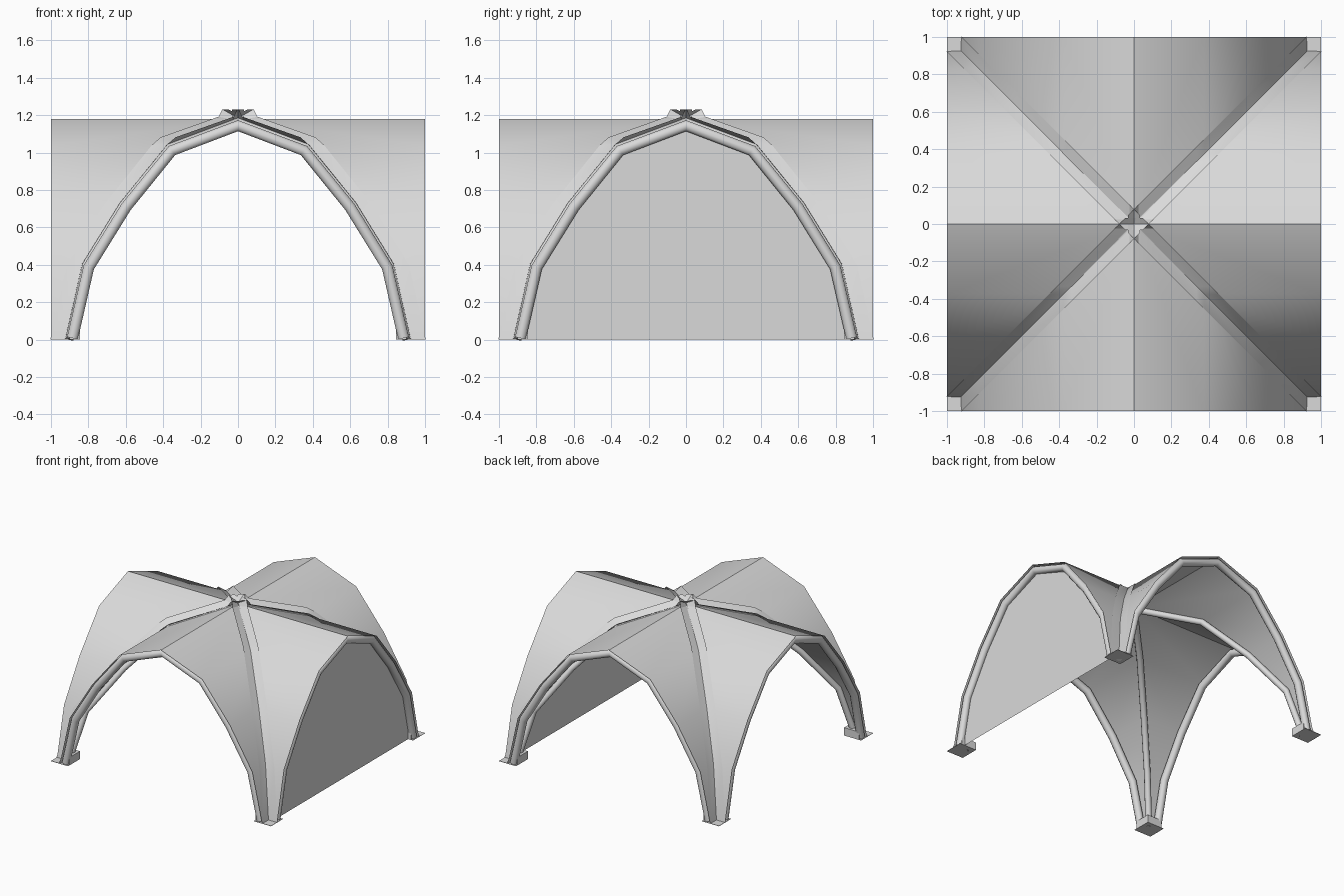
import bpy, bmesh, math
from mathutils import Matrix, Vector

cube = bpy.data.objects.get("Cube")
if cube:
    bpy.data.objects.remove(cube, do_unlink=True)

fabric = bpy.data.materials.new("light_grey")
fabric.use_nodes = True
grey = (0.7, 0.7, 0.7, 1)
fabric.diffuse_color = grey
fabric.node_tree.nodes["Principled BSDF"].inputs["Base Color"].default_value = grey

# Half arch: distance from the middle, height
ARCH = [(0.92, 0), (0.83, 0.4), (0.626, 0.73), (0.374, 1.04), (0, 1.18)]


def quarter(k):
    return Matrix.Rotation(k * math.pi / 2, 3, 'Z')


def activate(obj):
    bpy.ops.object.select_all(action='DESELECT')
    obj.select_set(True)
    bpy.context.view_layer.objects.active = obj


def finish(obj, angle=35):
    obj.data.materials.append(fabric)
    activate(obj)
    bpy.ops.object.shade_smooth_by_angle(angle=math.radians(angle))


def from_bmesh(name, bm, angle=35):
    mesh = bpy.data.meshes.new(name)
    bm.to_mesh(mesh)
    bm.free()
    obj = bpy.data.objects.new(name, mesh)
    bpy.context.collection.objects.link(obj)
    finish(obj, angle)


def sheet(name, strips, angle=35):
    """Skin rows of points into strips that face upward."""
    bm = bmesh.new()
    for rows in strips:
        grid = [[bm.verts.new(p) for p in row] for row in rows]
        for a, b in zip(grid, grid[1:]):
            for i in range(len(a) - 1):
                bm.faces.new((a[i], a[i + 1], b[i + 1], b[i]))
    bmesh.ops.dissolve_degenerate(bm, dist=0.0005, edges=bm.edges)
    bm.normal_update()
    bmesh.ops.reverse_faces(bm, faces=[f for f in bm.faces if f.normal.z < 0])
    from_bmesh(name, bm, angle)


def pole(name, points, radius):
    """Round pole along a bent path."""
    curve = bpy.data.curves.new(name, 'CURVE')
    curve.dimensions = '3D'
    curve.bevel_depth = radius
    curve.bevel_resolution = 3
    curve.use_fill_caps = True
    spline = curve.splines.new('POLY')
    spline.points.add(len(points) - 1)
    for p, co in zip(spline.points, points):
        p.co = (*co, 1)
    obj = bpy.data.objects.new(name, curve)
    bpy.context.collection.objects.link(obj)
    activate(obj)
    bpy.ops.object.convert(target='MESH')
    finish(bpy.context.object, 50)


# Canopy: two crossing vaults that meet in diagonal valleys
sheet("canopy", [[[quarter(k) @ Vector((s * f, -1, z)), quarter(k) @ Vector((s * f, -f, z))]
                  for f, z in ARCH] for k in range(4) for s in (-1, 1)])

# V-shaped gutters hugging the valleys, rising into a star at the crown
GUTTER = [(0.92, 0, 0), (0.83, 0.4, 0), (0.626, 0.73, 0), (0.374, 1.04, 0.003),
          (0.33, 1.057, 0.025), (0.02, 1.172, 0.02), (0, 1.18, 0.05), (-0.035, 1.185, 0.045)]
gutters = []
for k in range(4):
    rows = []
    for f, z, lift in GUTTER:
        g = f + 0.004
        rows.append([quarter(k) @ Vector(p) for p in
                     ((g + 0.08, g, z + lift), (g, g, z + 0.004), (g, g + 0.08, z + lift))])
    gutters.append(rows)
sheet("valley_gutters", gutters, 25)

# Arch poles under the open edges, and diagonal poles set close into the valleys
inner = [(0.885, 0.008), (0.798, 0.387), (0.598, 0.71), (0.353, 1.011), (0, 1.144)]
arch = [(-f, z) for f, z in inner] + [(f, z) for f, z in inner[-2::-1]]
sides = ["front", "left", "back", "right"]
for k, side in enumerate(sides):
    pole(side + "_arch_pole", [quarter(k) @ Vector((x, -0.968, z)) for x, z in arch], 0.031)
    snug = [((f + a) / 2, (z + b) / 2) for (f, z), (a, b) in zip(inner, ARCH)]
    pole(side + "_valley_pole", [quarter(k) @ Vector((f, f, z)) for f, z in snug], 0.025)

# Wall closing one side
wall = bmesh.new()
wall.faces.new([wall.verts.new((0.955, y, max(z - 0.008, 0))) for y, z in arch])
from_bmesh("side_wall", wall)

# Feet: flat corner plate carrying an L-shaped block inside the canopy
OUTLINES = {"foot_plate": ([(0.845, 0.845), (1, 0.845), (1, 1), (0.845, 1)], 0.003),
            "foot_block": ([(0.845, 0.845), (0.98, 0.845), (0.98, 0.9), (0.9, 0.9),
                            (0.9, 0.98), (0.845, 0.98)], 0.065)}
for k, side in enumerate(sides):
    for part, (outline, height) in OUTLINES.items():
        bm = bmesh.new()
        base = bm.faces.new([bm.verts.new(quarter(k) @ Vector((x, y, 0))) for x, y in outline])
        top = bmesh.ops.extrude_face_region(bm, geom=[base], use_keep_orig=True)["geom"]
        bmesh.ops.translate(bm, vec=(0, 0, height),
                            verts=[v for v in top if isinstance(v, bmesh.types.BMVert)])
        bmesh.ops.recalc_face_normals(bm, faces=bm.faces)
        from_bmesh(side + "_" + part, bm)
